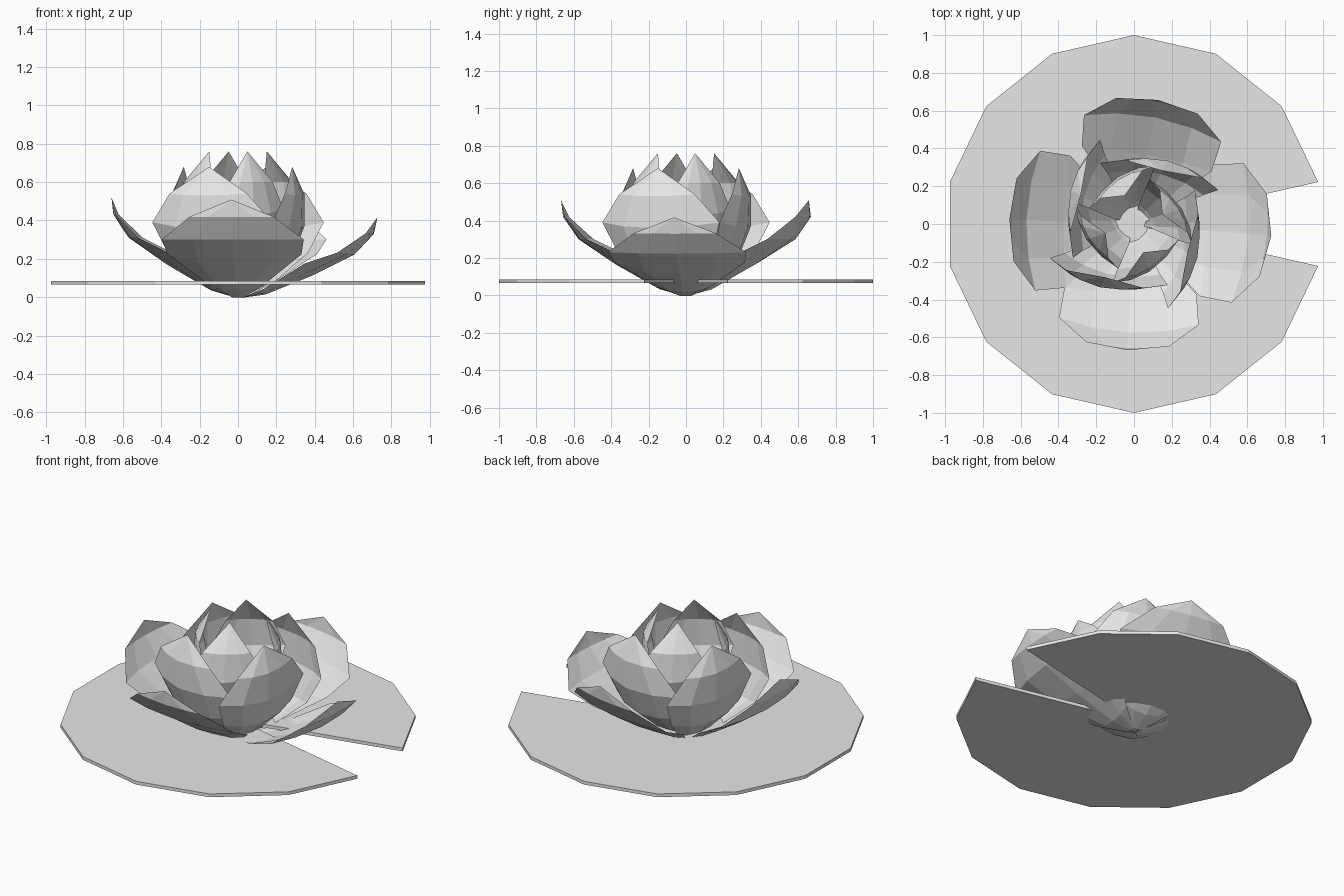
import bpy, bmesh, math
from mathutils import Matrix, Vector

cube = bpy.data.objects.get("Cube")
if cube:
    bpy.data.objects.remove(cube, do_unlink=True)

grey = bpy.data.materials.new("pale_grey")
grey.use_nodes = True
colour = (0.8, 0.8, 0.8, 1)
grey.diffuse_color = colour
grey.node_tree.nodes["Principled BSDF"].inputs["Base Color"].default_value = colour


def add_object(name, bm):
    mesh = bpy.data.meshes.new(name)
    bm.to_mesh(mesh)
    bm.free()
    mesh.materials.append(grey)
    obj = bpy.data.objects.new(name, mesh)
    bpy.context.collection.objects.link(obj)
    return obj


# Each row runs up the petal: reach, height, half width, edge pull-in, edge lift
OUTER = [(0.02, 0, 0.03, 0, 0), (0.14, 0.035, 0.14, 0, 0.03), (0.37, 0.17, 0.35, 0.02, 0.06),
         (0.57, 0.31, 0.37, 0.06, 0), (0.65, 0.43, 0.22, 0.02, 0), (0.66, 0.52, 0, 0, 0)]
MIDDLE = [(0.02, 0.01, 0.03, 0, 0), (0.15, 0.06, 0.14, 0.02, 0.03), (0.30, 0.19, 0.25, 0.06, 0.04),
          (0.375, 0.36, 0.31, 0.09, 0.03), (0.38, 0.53, 0.2, 0.05, 0.01), (0.32, 0.68, 0, 0, 0)]
INNER = [(0.02, 0.02, 0.02, 0, 0), (0.10, 0.10, 0.09, 0.02, 0.02), (0.20, 0.25, 0.16, 0.04, 0.02),
         (0.265, 0.43, 0.2, 0.06, 0.03), (0.25, 0.60, 0.13, 0.03, 0), (0.158, 0.76, 0, 0, 0)]


def petal(name, rows, azimuth, skew=0, tilt=0):
    """Cupped sheet, four facets wide, closing to a point; skew swings one edge out."""
    bm = bmesh.new()
    grid = []
    for reach, height, half, pull, lift in rows:
        line = []
        for u in (-1, -0.55, 0, 0.55, 1):
            side = u * half
            line.append(bm.verts.new((reach - pull * u * u - skew * side, side,
                                      height + lift * u * u)))
        grid.append(line)
    for low, high in zip(grid, grid[1:]):
        for i in range(4):
            bm.faces.new((low[i], low[i + 1], high[i + 1], high[i]))
    bmesh.ops.remove_doubles(bm, verts=bm.verts, dist=0.0005)
    turn = Matrix.Rotation(math.radians(azimuth), 4, 'Z') @ Matrix.Rotation(math.radians(tilt), 4, 'Y')
    bmesh.ops.transform(bm, matrix=turn, verts=bm.verts)
    return add_object(name, bm)


# Open outer petals, one drooping lower
for name, azimuth, tilt in (("left", -5, 8.5), ("back", 79, 1),
                            ("right", 178, 0), ("front", 267, 1)):
    petal("outer_petal_" + name, OUTER, azimuth, tilt=tilt)

# Overlapping middle and inner cups
for i in range(4):
    petal(f"middle_petal_{i + 1}", MIDDLE, 62 + 90 * i, skew=0.27)
    petal(f"inner_petal_{i + 1}", INNER, 18 + 90 * i, skew=0.27)

# Flat heart of the flower
bm = bmesh.new()
bmesh.ops.create_circle(bm, cap_ends=True, segments=8, radius=0.075,
                        matrix=Matrix.Translation((-0.01, 0.015, 0.09)))
add_object("flower_heart", bm)

# Floating pad: fourteen-sided disc with one sector left out
bm = bmesh.new()
points = [Vector((0, 0, 0.065))]
for k in range(14):
    a = 2 * math.pi * (k + 0.5) / 14
    points.append(Vector((math.cos(a), math.sin(a), 0.065)))
verts = [bm.verts.new(p) for p in points]
base = bm.faces.new(verts)
top = bmesh.ops.extrude_face_region(bm, geom=[base])
bmesh.ops.translate(bm, vec=(0, 0, 0.02),
                    verts=[g for g in top["geom"] if isinstance(g, bmesh.types.BMVert)])
bmesh.ops.recalc_face_normals(bm, faces=bm.faces)
add_object("lily_pad", bm)
